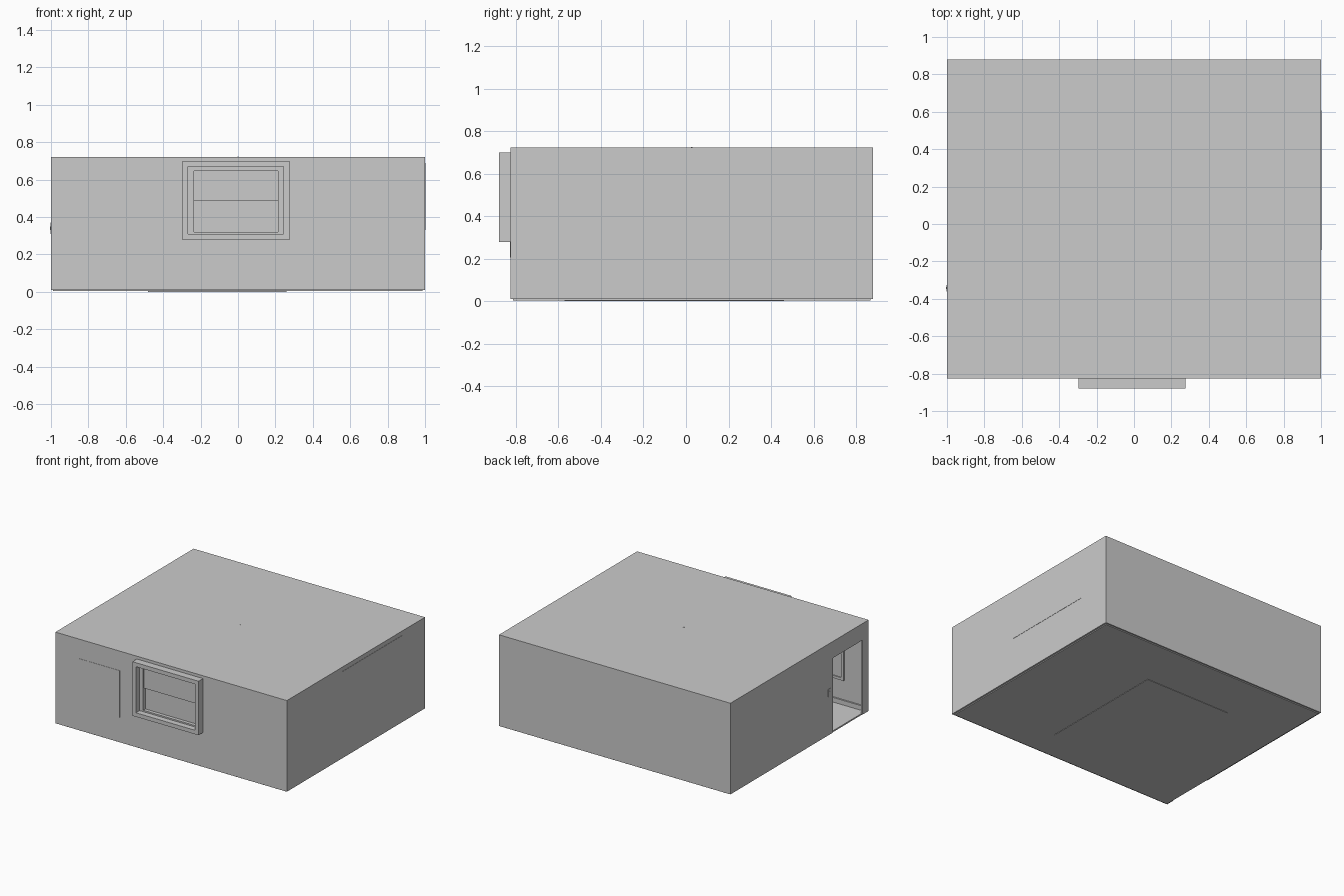
import bpy

if "Cube" in bpy.data.objects:
    bpy.data.objects.remove(bpy.data.objects["Cube"])

X0, X1, Y0, Y1 = -1.0, 1.0, -0.825, 0.88   # outer wall faces
H, T = 0.722, 0.016                        # wall top, wall thickness


def box(name, x, y, z):
    """Box from (min, max) pairs."""
    c = [(a + b) / 2 for a, b in (x, y, z)]
    bpy.ops.mesh.primitive_cube_add(size=1, location=c)
    o = bpy.context.object
    o.name = name
    o.scale = [b - a for a, b in (x, y, z)]
    bpy.ops.object.transform_apply(location=False, rotation=False, scale=True)
    return o


def cut(target, cutter):
    m = target.modifiers.new("opening", 'BOOLEAN')
    m.operation = 'DIFFERENCE'
    m.solver = 'EXACT'
    m.object = cutter
    bpy.context.view_layer.objects.active = target
    bpy.ops.object.modifier_apply(modifier=m.name)
    bpy.data.objects.remove(cutter)


def frame(name, x, z, y, w):
    """Rectangular frame facing -y with border width w."""
    o = box(name, x, y, z)
    cut(o, box("cutter", (x[0] + w, x[1] - w), (y[0] - 1, y[1] + 1), (z[0] + w, z[1] - w)))
    return o


# Room shell, open at the bottom, with door and window openings
shell = box("room_shell", (X0, X1), (Y0, Y1), (0.01, H))
cut(shell, box("cutter", (X0 + T, X1 - T), (Y0 + T, Y1 - T), (-0.1, H - T)))
cut(shell, box("cutter", (X0 - 0.1, X0 + 0.1), (-0.752, -0.384), (-0.1, 0.592)))
cut(shell, box("cutter", (-0.28, 0.26), (Y0 - 0.1, Y0 + 0.1), (0.295, 0.685)))

# Floor and the rug that just shows underneath
box("floor", (X0 + 0.012, X1 - 0.014), (Y0 + 0.012, Y1 - 0.012), (0.003, 0.014))
box("rug", (-0.48, 0.26), (-0.572, 0.462), (0.0, 0.02))

# Baseboards along the inside walls, stopping at the door
ix0, ix1, iy0, iy1 = X0 + T, X1 - T, Y0 + T, Y1 - T
zb, d = (0.014, 0.05), 0.012
box("baseboard_front", (ix0, ix1), (iy0, iy0 + d), zb)
box("baseboard_back", (ix0, ix1), (iy1 - d, iy1), zb)
box("baseboard_right", (ix1 - d, ix1), (iy0, iy1), zb)
box("baseboard_left", (ix0, ix0 + d), (-0.384, iy1), zb)

# Window: projecting surround, recessed inner frame, two offset sashes
frame("window_surround", (-0.297, 0.275), (0.278, 0.70), (-0.88, -0.79), 0.031)
frame("window_inner_frame", (-0.267, 0.245), (0.288, 0.679), (-0.835, -0.80), 0.032)
box("upper_sash", (-0.24, 0.22), (-0.822, -0.808), (0.487, 0.655))
box("lower_sash", (-0.24, 0.22), (-0.808, -0.796), (0.315, 0.492))

# Picture on the front wall and board on the right wall
box("picture_panel", (-0.805, -0.443), (Y0 - 0.002, iy0 + 0.008), (0.205, 0.57))
frame("picture_frame", (-0.805, -0.443), (0.205, 0.57), (iy0, iy0 + 0.016), 0.02)
box("wall_board", (ix1 - 0.015, X1 + 0.002), (-0.14, 0.607), (0.33, 0.688))

# Switch beside the door
box("switch_plate", (X0 - 0.003, ix0 + 0.005), (-0.36, -0.325), (0.31, 0.37))
box("switch_toggle", (X0 - 0.005, X0), (-0.347, -0.338), (0.33, 0.35))

# Ceiling light whose rod reaches through the roof
for name, r, z0, z1 in (("lamp_rod", 0.004, 0.62, H + 0.002),
                        ("lamp_shade", 0.07, 0.57, 0.63)):
    bpy.ops.mesh.primitive_cylinder_add(vertices=24, radius=r, depth=z1 - z0,
                                        location=(0, 0.0275, (z0 + z1) / 2))
    bpy.context.object.name = name
    bpy.ops.object.shade_smooth_by_angle()
